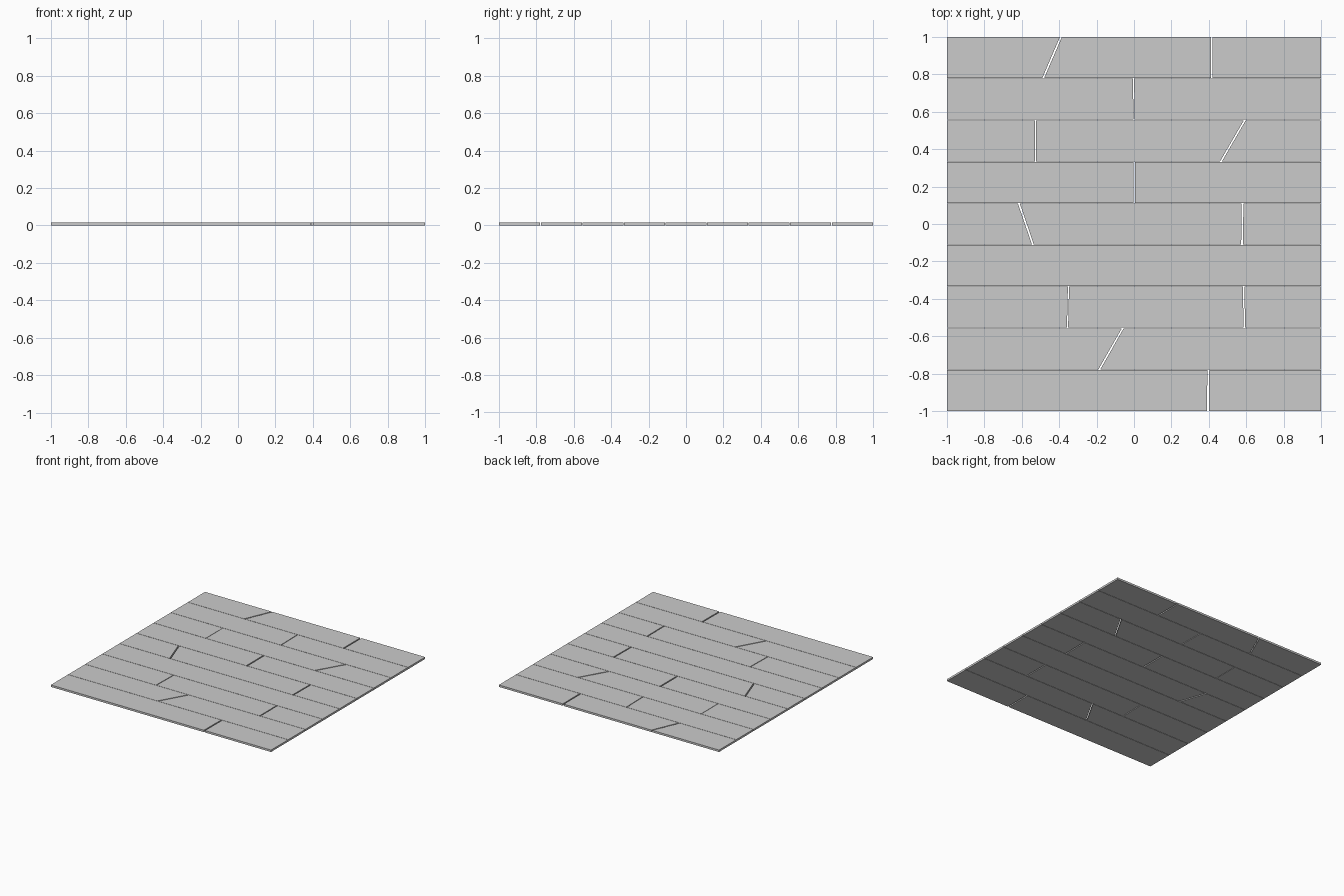
import bpy, bmesh

if "Cube" in bpy.data.objects:
    bpy.data.objects.remove(bpy.data.objects["Cube"])

ROWS = 9
PITCH = 2 / ROWS
GAP = 0.003          # slit between neighbouring rows
THICK = 0.016

# end joints in each row, front to back: (x at front edge, x at back edge, joint width)
JOINTS = [
    [(0.395, 0.397, 0.010)],
    [(-0.185, -0.060, 0.010)],
    [(-0.355, -0.350, 0.006), (0.588, 0.587, 0.008)],
    [],
    [(-0.540, -0.615, 0.010), (0.577, 0.580, 0.009)],
    [(0.001, 0.001, 0.010)],
    [(-0.526, -0.526, 0.003), (0.465, 0.592, 0.010)],
    [(0.001, -0.003, 0.006)],
    [(-0.485, -0.390, 0.010), (0.415, 0.415, 0.010)],
]


def plank(name, outline):
    """Flat board extruded up from its four-corner outline."""
    bm = bmesh.new()
    face = bm.faces.new([bm.verts.new((x, y, 0)) for x, y in outline])
    new = bmesh.ops.extrude_face_region(bm, geom=[face])["geom"]
    tops = [v for v in new if isinstance(v, bmesh.types.BMVert)]
    bmesh.ops.translate(bm, verts=tops, vec=(0, 0, THICK))
    bmesh.ops.recalc_face_normals(bm, faces=bm.faces)
    mesh = bpy.data.meshes.new(name)
    bm.to_mesh(mesh)
    bm.free()
    bpy.context.collection.objects.link(bpy.data.objects.new(name, mesh))


# rows of planks, split at the straight and slanted joints
for r, joints in enumerate(JOINTS):
    y0 = -1 + r * PITCH + (GAP / 2 if r else 0)
    y1 = -1 + (r + 1) * PITCH - (GAP / 2 if r < ROWS - 1 else 0)
    cuts = [(-1, -1, 0)] + joints + [(1, 1, 0)]
    for i, ((a0, a1, wa), (b0, b1, wb)) in enumerate(zip(cuts, cuts[1:])):
        plank(f"floor_plank_{r + 1}_{i + 1}",
              [(a0 + wa / 2, y0), (b0 - wb / 2, y0),
               (b1 - wb / 2, y1), (a1 + wa / 2, y1)])
